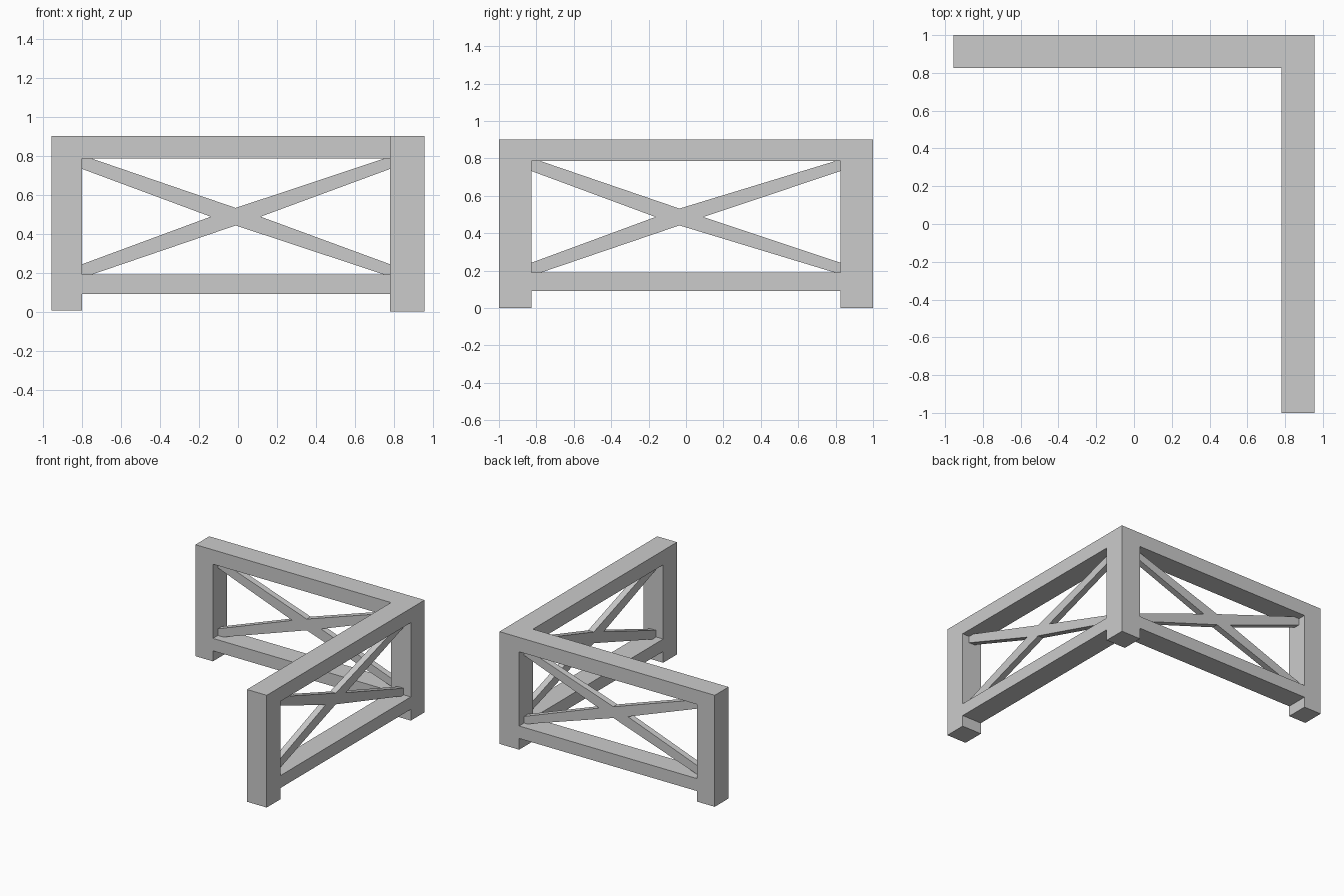
import bpy
import bmesh
from mathutils import Vector

if "Cube" in bpy.data.objects:
    bpy.data.objects.remove(bpy.data.objects["Cube"])

TOP, BOT = 0.785, 0.19          # opening height limits
MID, HALF = 0.487, 0.045        # brace crossing height and half thickness


def prism(name, points, offset):
    """Extrude a closed planar outline along an offset vector."""
    bm = bmesh.new()
    face = bm.faces.new([bm.verts.new(p) for p in points])
    new = bmesh.ops.extrude_face_region(bm, geom=[face])["geom"]
    verts = [g for g in new if isinstance(g, bmesh.types.BMVert)]
    bmesh.ops.translate(bm, verts=verts, vec=Vector(offset))
    bmesh.ops.recalc_face_normals(bm, faces=bm.faces[:])
    mesh = bpy.data.meshes.new(name)
    bm.to_mesh(mesh)
    bm.free()
    obj = bpy.data.objects.new(name, mesh)
    bpy.context.collection.objects.link(obj)
    return obj


def cut(target, x, y, z):
    """Subtract a box given by its x, y and z ranges."""
    base = [(x[0], y[0], z[0]), (x[1], y[0], z[0]), (x[1], y[1], z[0]), (x[0], y[1], z[0])]
    box = prism("cutter", base, (0, 0, z[1] - z[0]))
    box.hide_render = True
    mod = target.modifiers.new("cut", "BOOLEAN")
    mod.operation, mod.solver, mod.object = "DIFFERENCE", "EXACT", box
    bpy.context.view_layer.objects.active = target
    bpy.ops.object.modifier_apply(modifier=mod.name)
    bpy.data.objects.remove(box)


def cross_outline(left, right, centre):
    """Outline of an X brace that fills an opening, as (across, height) pairs."""
    cl, cr, d, e = 0.05, 0.03, 0.128, 0.053
    return [(centre, MID + HALF), (right - cr, TOP), (right, TOP), (right, TOP - e),
            (centre + d, MID), (right, BOT + e), (right, BOT), (right - cr, BOT),
            (centre, MID - HALF), (left + cl, BOT), (left, BOT), (left, BOT + e),
            (centre - d, MID), (left, TOP - e), (left, TOP), (left + cl, TOP)]


# L-shaped frame: posts and rails left over after cutting the openings
plan = [(-0.955, 0.825), (0.78, 0.825), (0.78, -1), (0.955, -1), (0.955, 1), (-0.955, 1)]
frame = prism("corner_railing_frame", [(x, y, 0) for x, y in plan], (0, 0, 0.9))
for z in ((BOT, TOP), (-0.1, 0.09)):
    cut(frame, (-0.80, 0.78), (0.7, 1.1), z)
    cut(frame, (0.7, 1.1), (-0.825, 0.825), z)
# the left foot is a touch shorter
cut(frame, (-1.1, -0.7), (0.7, 1.1), (-0.1, 0.006))

# X braces set in the middle of each opening
prism("back_cross_brace", [(u, 0.887, z) for u, z in cross_outline(-0.80, 0.78, -0.012)], (0, 0.05, 0))
prism("side_cross_brace", [(0.842, u, z) for u, z in cross_outline(-0.825, 0.825, -0.035)], (0.05, 0, 0))
